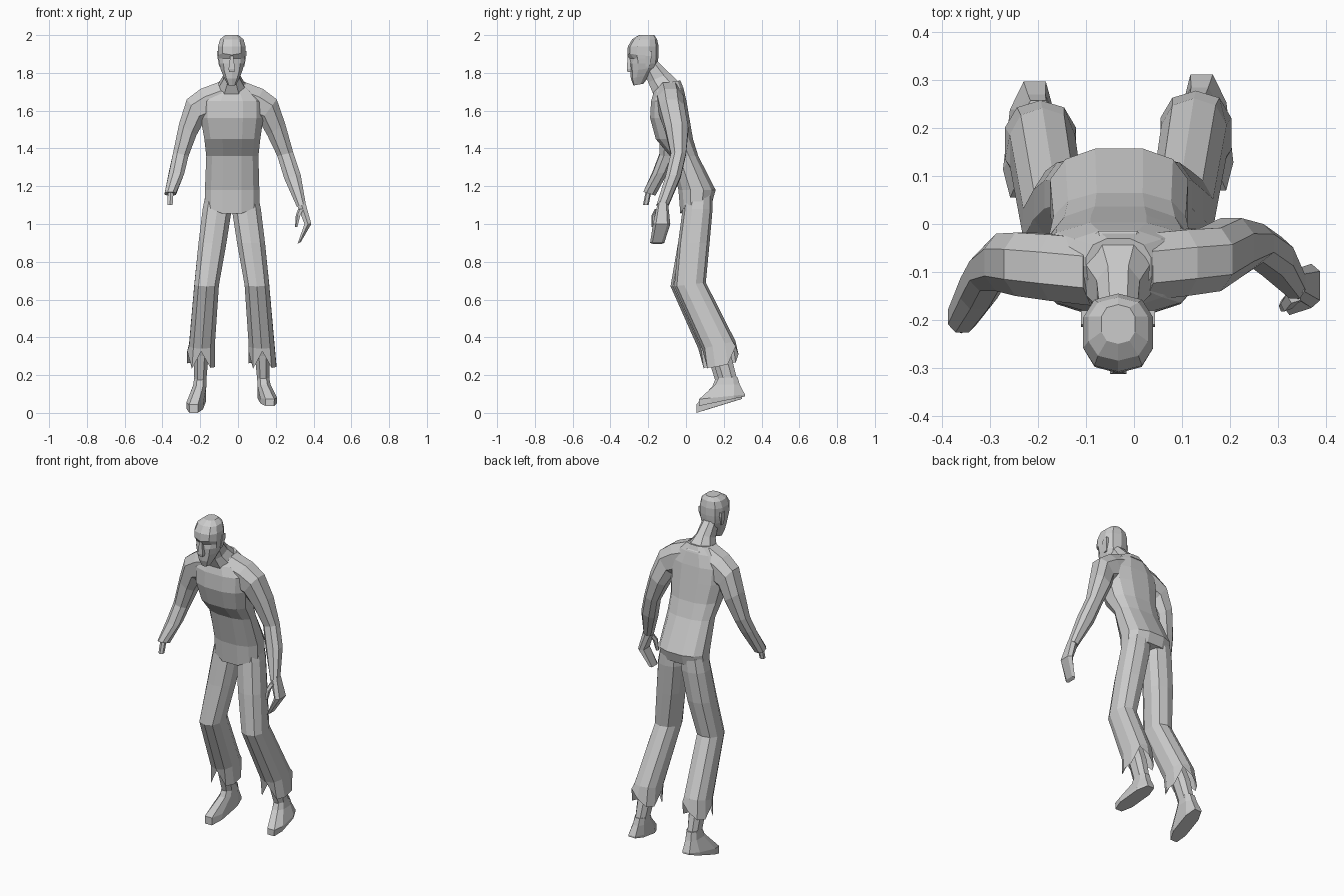
import bpy, bmesh, math

CX = -0.033  # body centre line


def ring_points(n, ring, power):
    """Ring = z, x0, x1, y0, y1, optional slant in x, slant in y, skew."""
    z, x0, x1, y0, y1, sx, sy, skew = (tuple(ring) + (0, 0, 0))[:8]
    unit = []
    for i in range(n):
        a = 2 * math.pi * (i + 0.5) / n
        c, s = math.cos(a), math.sin(a)
        unit.append((math.copysign(abs(c) ** power, c), math.copysign(abs(s) ** power, s)))
    mx = max(abs(u[0]) for u in unit)
    my = max(abs(u[1]) for u in unit)
    pts = []
    for c, s in unit:
        c, s = c / mx, s / my
        pts.append([(x0 + x1) / 2 + c * (x1 - x0) / 2 + skew * s,
                    (y0 + y1) / 2 + s * (y1 - y0) / 2,
                    z + sx * c + sy * s])
    return pts


def loft(name, n, rings, power=0.85, edit=None, cap_end=True):
    loops = [ring_points(n, r, power) for r in rings]
    if edit:
        edit(loops)
    bm = bmesh.new()
    vs = [[bm.verts.new(p) for p in lp] for lp in loops]
    for a, b in zip(vs, vs[1:]):
        for i in range(n):
            j = (i + 1) % n
            bm.faces.new((a[i], a[j], b[j], b[i]))
    bm.faces.new(vs[0][::-1])
    if cap_end:
        bm.faces.new(vs[-1])
    bmesh.ops.recalc_face_normals(bm, faces=bm.faces)
    me = bpy.data.meshes.new(name)
    bm.to_mesh(me)
    bm.free()
    ob = bpy.data.objects.new(name, me)
    bpy.context.collection.objects.link(ob)
    return ob


def flip(rings, dy=0.0, below=9.0):
    """Mirror rings over the body centre line, shifting the low ones in y."""
    out = []
    for r in rings:
        z, x0, x1, y0, y1, sx, sy, sk = (tuple(r) + (0, 0, 0))[:8]
        d = dy if z < below else 0
        out.append((z, 2 * CX - x1, 2 * CX - x0, y0 + d, y1 + d, -sx, sy, -sk))
    return out


# Torso, leaning forward from the hips; its lower front edge dips to a V
def shirt_hem(loops):
    for p in loops[0]:
        if p[1] < 0.03:
            p[2] -= 0.055 * max(0, 1 - abs(p[0] - CX) / 0.14)


loft("torso", 12, [
    (1.105, -0.175, 0.113, -0.03, 0.14, 0, 0.015),
    (1.18, -0.175, 0.113, -0.04, 0.157),
    (1.36, -0.168, 0.108, -0.085, 0.065),
    (1.45, -0.178, 0.118, -0.16, 0.037),
    (1.56, -0.198, 0.134, -0.19, 0.018),
    (1.65, -0.20, 0.135, -0.185, 0.003),
    (1.71, -0.15, 0.085, -0.17, -0.014, 0, 0.01),
    (1.75, -0.10, 0.035, -0.15, -0.03, 0, 0.01),
], power=0.8, edit=shirt_hem)

# Neck reaching forward to the head
loft("neck", 8, [
    (1.705, -0.12, 0.052, -0.17, -0.015, 0, 0.025),
    (1.775, -0.078, 0.012, -0.20, -0.088, 0, 0.025),
    (1.86, -0.072, 0.007, -0.24, -0.15),
])


# Head with sunken eyes
def eyes(loops):
    for i in (6, 8):
        loops[4][i][1] += 0.018
        loops[5][i][2] += 0.008


def head_ring(z, w, y0, y1, sy=0.0):
    return (z, CX - w, CX + w, y0, y1, 0, sy)


loft("head", 10, [
    head_ring(1.738, 0.022, -0.278, -0.225, 0.005),
    head_ring(1.78, 0.042, -0.292, -0.19, 0.01),
    head_ring(1.82, 0.058, -0.295, -0.158, 0.01),
    head_ring(1.85, 0.066, -0.298, -0.15),
    head_ring(1.875, 0.07, -0.304, -0.147),
    head_ring(1.895, 0.072, -0.311, -0.145),
    head_ring(1.94, 0.073, -0.308, -0.145),
    head_ring(1.978, 0.062, -0.285, -0.153),
    head_ring(2.0, 0.035, -0.25, -0.168),
], power=0.8, edit=eyes)
loft("nose", 4, [
    head_ring(1.805, 0.014, -0.310, -0.27),
    head_ring(1.82, 0.017, -0.313, -0.27),
    head_ring(1.89, 0.008, -0.309, -0.27),
], power=1)
ear = [(1.835, 0.02, 0.034, -0.215, -0.195),
       (1.89, 0.028, 0.044, -0.215, -0.18),
       (1.915, 0.028, 0.044, -0.21, -0.18)]
loft("left_ear", 4, ear)
loft("right_ear", 4, flip(ear))

# Left arm with hand; the shoulder starts inside the torso
shoulder = [(1.665, -0.02, 0.04, -0.16, -0.02, 0.085),
            (1.635, 0.055, 0.132, -0.15, -0.012, 0.08),
            (1.60, 0.115, 0.205, -0.14, -0.008, 0.06)]
loft("left_arm", 8, shoulder + [
    (1.50, 0.155, 0.25, -0.11, 0.012, 0.03),
    (1.37, 0.208, 0.292, -0.08, 0.0, 0.01),
    (1.25, 0.245, 0.332, -0.108, -0.028, 0.01),
    (1.10, 0.312, 0.358, -0.155, -0.092, 0.01),
])
loft("left_hand", 6, [
    (1.11, 0.312, 0.355, -0.15, -0.095, 0.01),
    (1.00, 0.352, 0.388, -0.175, -0.083),
    (0.90, 0.315, 0.333, -0.19, -0.115, 0.005),
], power=0.6)
loft("left_thumb", 5, [
    (1.08, 0.318, 0.35, -0.165, -0.13),
    (1.045, 0.306, 0.332, -0.182, -0.15),
    (0.985, 0.302, 0.316, -0.182, -0.16),
])

# Right arm, ending in a bare bone
loft("right_arm", 8, flip(shoulder, -0.01) + [
    (1.50, -0.312, -0.22, -0.14, -0.02, -0.03),
    (1.37, -0.343, -0.262, -0.14, -0.055, -0.01),
    (1.28, -0.362, -0.285, -0.178, -0.09, -0.01, 0.01),
    (1.16, -0.388, -0.328, -0.226, -0.162, 0, -0.01),
])
loft("right_arm_bone", 6, [
    (1.19, -0.37, -0.34, -0.21, -0.18),
    (1.10, -0.374, -0.346, -0.228, -0.198),
])


# Trouser legs with torn hems
def torn(loops):
    for i, p in enumerate(loops[-1]):
        p[2] += (-0.045, 0.035, -0.01, 0.045)[i % 4] if i % 3 else -0.05


leg = [(1.16, -0.033, 0.105, -0.01, 0.14),
       (1.08, -0.033, 0.121, -0.018, 0.141),
       (0.90, -0.005, 0.143, -0.042, 0.125),
       (0.68, 0.035, 0.165, -0.062, 0.105, 0, 0.01),
       (0.36, 0.057, 0.193, 0.085, 0.262, 0, 0.02),
       (0.30, 0.055, 0.203, 0.098, 0.278, 0, 0.02)]
loft("left_trouser_leg", 10, leg, edit=torn, cap_end=False)
loft("right_trouser_leg", 10, flip(leg, -0.02, 0.7), edit=torn, cap_end=False)

# Bare shins and feet, toes pointing down and slightly outward
shin = [(0.45, 0.085, 0.165, 0.07, 0.18),
        (0.30, 0.09, 0.17, 0.135, 0.24),
        (0.17, 0.102, 0.165, 0.175, 0.272)]
foot = [(0.19, 0.102, 0.165, 0.175, 0.272),
        (0.15, 0.102, 0.172, 0.155, 0.285),
        (0.085, 0.11, 0.20, 0.07, 0.312, 0, 0.012, -0.014),
        (0.062, 0.112, 0.198, 0.07, 0.312, 0, 0.025, -0.014)]
loft("left_shin", 8, shin)
loft("left_foot", 8, foot, power=0.75)
loft("right_shin", 8, flip(shin, -0.02))
right = loft("right_foot", 8, flip(foot, -0.015), power=0.75)
# tip the right foot down so its toes touch the ground
low = min(v.co.z for v in right.data.vertices)
for v in right.data.vertices:
    heel = (v.co.y - 0.055) / 0.25
    drop = low * max(0.0, min(1.0, (0.19 - v.co.z) / (0.19 - low)))
    v.co.z -= drop * (1 - 0.5 * heel)
right.location.z = -min(v.co.z for v in right.data.vertices)
